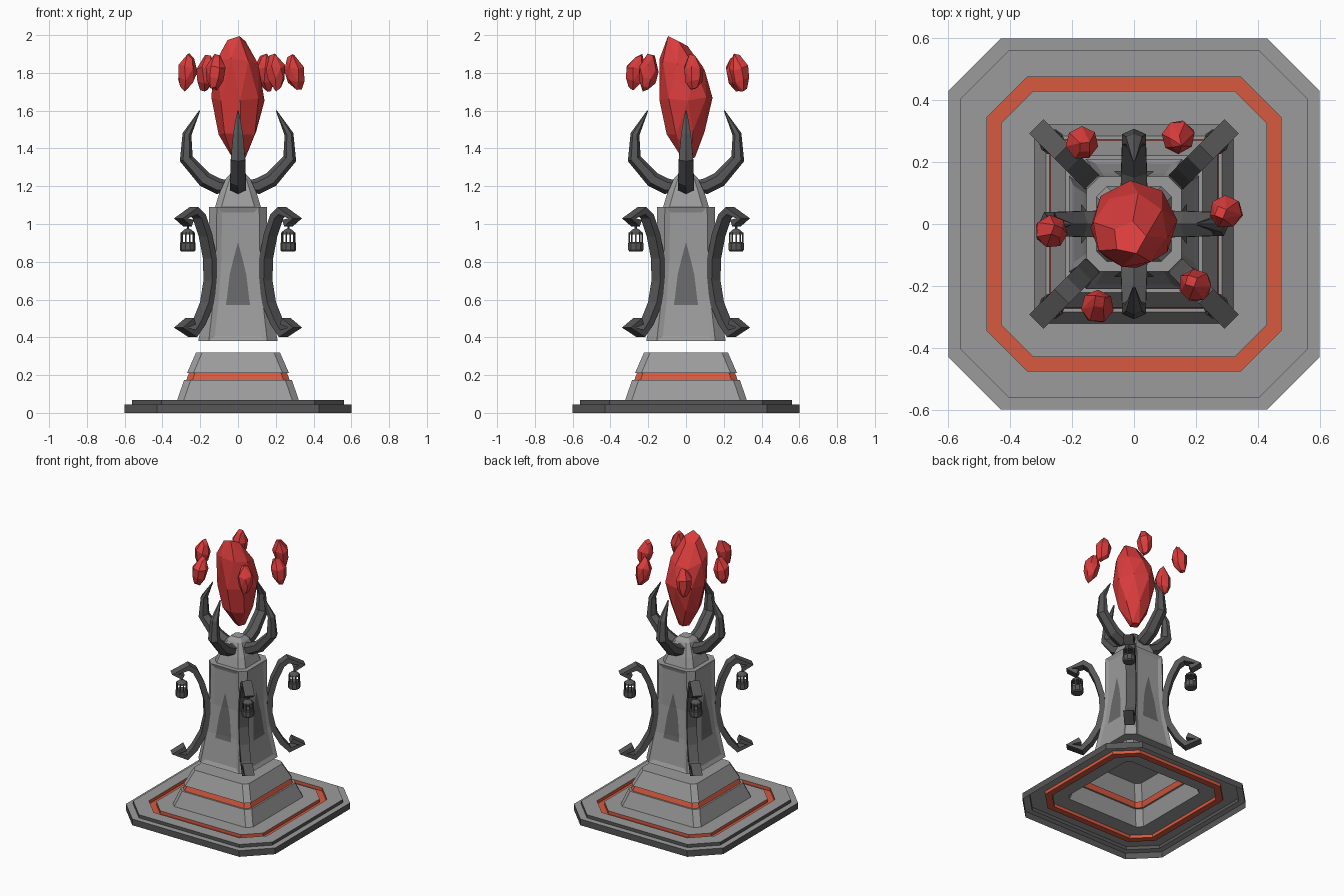
import bpy, bmesh, math, random
from mathutils import Vector, Matrix

if "Cube" in bpy.data.objects:
    bpy.data.objects.remove(bpy.data.objects["Cube"])

random.seed(4)


def material(name, r, g, b):
    m = bpy.data.materials.new(name)
    m.diffuse_color = (r, g, b, 1)
    m.use_nodes = True
    m.node_tree.nodes["Principled BSDF"].inputs["Base Color"].default_value = m.diffuse_color
    return m


STONE = material("grey stone", .33, .33, .33)
DARK = material("dark metal", .095, .095, .095)
WINDOW = material("window grey", .14, .14, .14)
ORANGE = material("orange trim", .68, .10, .05)
RED = material("red crystal", .70, .045, .045)


def finish(bm, name, mats):
    me = bpy.data.meshes.new(name)
    bmesh.ops.recalc_face_normals(bm, faces=bm.faces)
    bm.to_mesh(me)
    bm.free()
    for m in mats:
        me.materials.append(m)
    ob = bpy.data.objects.new(name, me)
    bpy.context.collection.objects.link(ob)
    return ob


def skin(bm, rings, bottom=True, top=True, mats=None):
    """Joins rings of points into a tube; returns the faces section by section."""
    vs = [[bm.verts.new(p) for p in r] for r in rings]
    n, out = len(vs[0]), []
    for k in range(len(vs) - 1):
        out.append([bm.faces.new((vs[k][i], vs[k][(i + 1) % n],
                                  vs[k + 1][(i + 1) % n], vs[k + 1][i])) for i in range(n)])
        for f in out[-1]:
            f.material_index = mats[k] if mats else 0
    if bottom:
        bm.faces.new(vs[0][::-1])
    if top:
        bm.faces.new(vs[-1])
    return out


def oct_ring(h, a, z):
    """Square of half width h with cut corners; flat side half length a."""
    return [(h, -a, z), (h, a, z), (a, h, z), (-a, h, z),
            (-h, a, z), (-h, -a, z), (-a, -h, z), (a, -h, z)]


def loft(name, levels, mats, idx=None, bottom=True, top=True):
    bm = bmesh.new()
    skin(bm, [oct_ring(*l) for l in levels], bottom, top, idx)
    return finish(bm, name, mats)


# Floor slab: stepped dark rim, grey top, sunken orange groove, open underneath
loft("floor_slab",
     [(.6, .43, 0), (.6, .43, .045), (.56, .405, .045), (.56, .405, .068), (.475, .345, .068),
      (.475, .345, .045), (.43, .325, .045), (.43, .325, .068), (.32, .285, .068)],
     [STONE, DARK, ORANGE], [1, 0, 1, 0, 2, 2, 2, 0], False, False)

# Pedestal with an orange band, hollow underneath
loft("pedestal",
     [(.322, .287, .068), (.285, .25, .175), (.273, .24, .175), (.26, .228, .211),
      (.27, .236, .211), (.222, .19, .32)],
     [STONE, ORANGE], [0, 0, 1, 0, 0], False, True)

# Tower body: waisted shaft with a sunken panel on each side
BODY = [(.38, .21, .155), (.6, .172, .13), (.8, .155, .116), (1.09, .153, .112)]
bm = bmesh.new()
sections = skin(bm, [oct_ring(h, a, z) for z, h, a in BODY])
bmesh.ops.recalc_face_normals(bm, faces=bm.faces)
bmesh.ops.inset_region(bm, faces=[f for s in sections for f in s[::2]],
                       thickness=.028, depth=-.01, use_even_offset=True)
finish(bm, "tower_body", [STONE])

loft("tower_cap", [(.122, .088, 1.088), (.1, .068, 1.16), (.062, .042, 1.245),
                   (.035, .022, 1.27)], [STONE])


def body_depth(z):
    for (z0, h0, _), (z1, h1, _) in zip(BODY, BODY[1:]):
        if z <= z1:
            return h0 + (h1 - h0) * (z - z0) / (z1 - z0)


# Pointed windows laid on the panels
for k in range(4):
    bm = bmesh.new()
    rows = [(.57, .064), (.6, .06), (.73, .044), (.8, .028), (.9, .001)]
    vs = [[bm.verts.new((s * w, -(body_depth(z) - .006), z)) for s in (-1, 1)] for z, w in rows]
    for p, q in zip(vs, vs[1:]):
        bm.faces.new((p[0], p[1], q[1], q[0]))
    bmesh.ops.rotate(bm, verts=bm.verts, matrix=Matrix.Rotation(k * math.pi / 2, 3, 'Z'))
    finish(bm, f"window_{k + 1}", [WINDOW])


def sweep(name, path, sides, angle, mat):
    """Sweeps a section along (radius, z, half thickness, half width) points."""
    pts = [Vector((p[0], 0, p[1])) for p in path]
    rings = []
    for i, (r, z, t, w) in enumerate(path):
        d = Vector((0, 0, 0))
        if i:
            d += (pts[i] - pts[i - 1]).normalized()
        if i < len(pts) - 1:
            d += (pts[i + 1] - pts[i]).normalized()
        d.normalize()
        nrm = Vector((d.z, 0, -d.x))
        ring = []
        for j in range(sides):
            ph = math.tau * j / sides + (math.pi / 4 if sides == 4 else 0)
            s = math.sqrt(2) if sides == 4 else 1
            ring.append(pts[i] + nrm * t * s * math.cos(ph)
                        + Vector((0, w * s * math.sin(ph), 0)))
        rings.append(ring)
    bm = bmesh.new()
    skin(bm, rings)
    bmesh.ops.rotate(bm, verts=bm.verts, matrix=Matrix.Rotation(angle, 3, 'Z'))
    return finish(bm, name, [mat])


# Four horns holding the crystal
HORN = [(.03, 1.195, .03, .04), (.105, 1.2, .042, .05), (.175, 1.235, .042, .048),
        (.274, 1.345, .036, .044), (.27, 1.475, .024, .03), (.203, 1.6, .003, .004)]
for k in range(4):
    sweep(f"horn_{k + 1}", HORN, 6, k * math.pi / 2, DARK)

# Corner brackets, curled at both ends (first value is along x before the diagonal)
BRACKET = [(.262, 1.005), (.302, 1.03), (.235, 1.07), (.205, 1.04), (.172, .94), (.149, .82),
           (.146, .7), (.165, .58), (.205, .48), (.243, .42), (.302, .452), (.25, .485)]
path = [(x * math.sqrt(2), z, .019, .033) for x, z in BRACKET]
for k in range(4):
    sweep(f"bracket_{k + 1}", path, 4, math.pi / 4 + k * math.pi / 2, DARK)


def circle(r, z, n=10):
    return [(r * math.cos(math.tau * i / n), r * math.sin(math.tau * i / n), z) for i in range(n)]


# Hanging cage lanterns
for k in range(4):
    bm = bmesh.new()
    skin(bm, [circle(.036, .855), circle(.042, .862), circle(.042, .9), circle(.038, .905)])
    skin(bm, [circle(.037, .945), circle(.034, .957), circle(.02, .97), circle(.008, .975)])
    skin(bm, [circle(.006, .97, 5), circle(.006, 1.0, 5)])
    for j in range(10):
        m = Matrix.Rotation(math.tau * j / 10, 4, 'Z') @ Matrix.Translation((.036, 0, .925)) \
            @ Matrix.Diagonal((.006, .007, .06, 1))
        bmesh.ops.create_cube(bm, size=1, matrix=m)
    a = math.pi / 4 + k * math.pi / 2
    bmesh.ops.translate(bm, verts=bm.verts, vec=(.376 * math.cos(a), .376 * math.sin(a), 0))
    finish(bm, f"lantern_{k + 1}", [DARK])


def crystal(name, rings, matrix):
    """Faceted gem: convex hull of uneven rings (z, cx, cy, radius, sides, tilt)."""
    bm = bmesh.new()
    for z, cx, cy, r, n, tilt in rings:
        off = random.random()
        for i in range(n):
            a = math.tau * (i + off) / n
            dy = r * math.sin(a)
            bm.verts.new((cx + r * math.cos(a), cy + dy, z - tilt * dy + random.uniform(-.012, .012)))
    res = bmesh.ops.convex_hull(bm, input=bm.verts)
    loose = {g for g in res["geom_interior"] + res["geom_unused"] if isinstance(g, bmesh.types.BMVert)}
    bmesh.ops.delete(bm, geom=list(loose), context='VERTS')
    bmesh.ops.dissolve_limit(bm, angle_limit=math.radians(9), verts=bm.verts, edges=bm.edges)
    bmesh.ops.transform(bm, matrix=matrix, verts=bm.verts)
    return finish(bm, name, [RED])


# Large floating crystal
crystal("main_crystal",
        [(1.355, .005, .015, .035, 4, 0), (1.48, 0, 0, .103, 7, 0), (1.66, 0, 0, .141, 8, 0),
         (1.84, -.012, -.02, .122, 8, .3), (1.96, -.015, -.045, .055, 5, .5)],
        Matrix.Identity(4))

# Ring of six shards, leaning slightly inwards
SHARDS = [(.30, .04), (.145, .285), (-.17, .265), (-.27, -.025), (-.12, -.27), (.2, -.2)]
for k, (x, y) in enumerate(SHARDS):
    m = Matrix.Translation((x, y, 1.8)) @ Matrix.Rotation(math.atan2(y, x), 4, 'Z') \
        @ Matrix.Rotation(math.radians(-10), 4, 'Y')
    crystal(f"shard_{k + 1}",
            [(-.09, .005, 0, .02, 4, 0), (-.04, 0, 0, .046, 6, 0), (.025, 0, 0, .054, 7, 0),
             (.09, -.005, 0, .022, 4, .2)], m)
